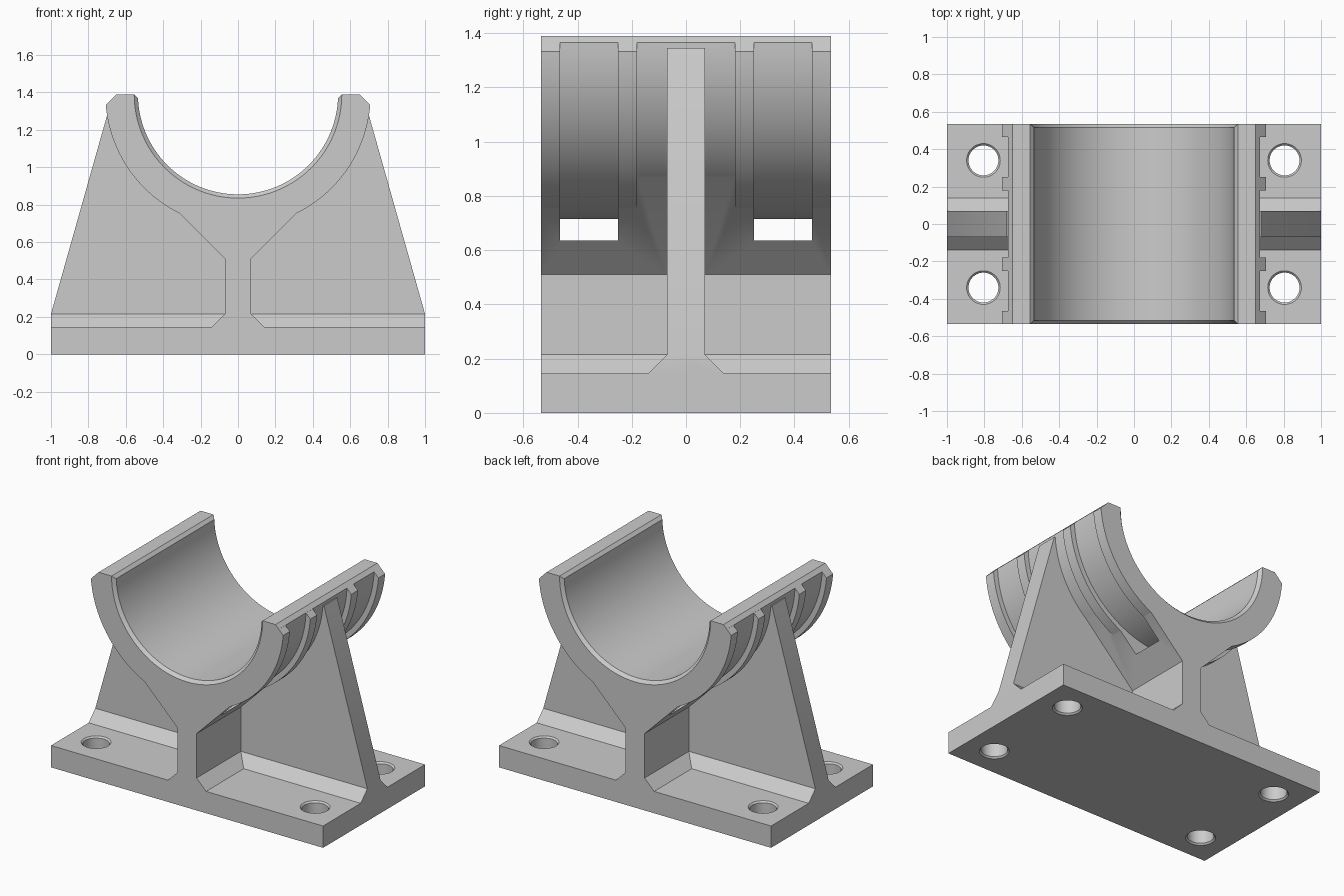
import bpy
import bmesh
from math import sin, cos, pi, asin, radians

if "Cube" in bpy.data.objects:
    bpy.data.objects.remove(bpy.data.objects["Cube"])

grey = bpy.data.materials.new("plain grey")
grey.use_nodes = True
grey.diffuse_color = (0.6, 0.6, 0.6, 1)
grey.node_tree.nodes["Principled BSDF"].inputs["Base Color"].default_value = (0.6, 0.6, 0.6, 1)

DEPTH = 0.535      # half length along y
TOP = 1.39         # bore axis and top face height
BORE = 0.535
FLANGE, CORE = 0.709, 0.675


def loft(name, loops):
    """Closed solid through point loops of equal length."""
    bm = bmesh.new()
    rings = [[bm.verts.new(p) for p in loop] for loop in loops]
    n = len(rings[0])
    for a, b in zip(rings, rings[1:]):
        for i in range(n):
            j = (i + 1) % n
            bm.faces.new((a[i], a[j], b[j], b[i]))
    bm.faces.new(rings[0])
    bm.faces.new(rings[-1])
    bmesh.ops.recalc_face_normals(bm, faces=bm.faces)
    mesh = bpy.data.meshes.new(name)
    bm.to_mesh(mesh)
    bm.free()
    mesh.materials.append(grey)
    obj = bpy.data.objects.new(name, mesh)
    bpy.context.collection.objects.link(obj)
    return obj


def prism_y(name, profile, y0=-DEPTH, y1=DEPTH):
    return loft(name, [[(x, y, z) for x, z in profile] for y in (y0, y1)])


def prism_x(name, profile, x0=-1, x1=1):
    return loft(name, [[(x, y, z) for y, z in profile] for x in (x0, x1)])


def mirrored(half):
    """Complete a right-hand profile, listed bottom to top, with its mirror."""
    return half + [(-x, z) for x, z in reversed(half)]


def circle(r, n):
    return [(r * cos(2 * pi * i / n), r * sin(2 * pi * i / n)) for i in range(n)]


def half_disc(r, n=96):
    """Lower half disc under the top plane, with chamfered upper corners."""
    rim = r - 0.65
    start = -asin(rim / r) * 0.97
    arc = [start + (-pi - 2 * start) * i / n for i in range(n + 1)]
    pts = [(r * cos(a), TOP + r * sin(a)) for a in arc]
    return [(0.65, TOP)] + pts + [(-0.65, TOP)]


def combine(body, tool, operation):
    mod = body.modifiers.new(tool.name, "BOOLEAN")
    mod.operation = operation
    mod.solver = "EXACT"
    mod.object = tool
    bpy.context.view_layer.objects.active = body
    bpy.ops.object.modifier_apply(modifier=mod.name)
    bpy.data.objects.remove(tool)


# Central web that widens into a wedge under the saddle
body = prism_y("saddle_bracket", mirrored(
    [(0.14, 0.1), (0.14, 0.145), (0.07, 0.215), (0.07, 0.51), (0.475, 0.915)]))

# Pockets through the wedge behind the outer grooves
for side in (-1, 1):
    y0, y1 = sorted((side * 0.25, side * 0.465))
    combine(body, prism_y("pocket", mirrored([(0.7, 0.635), (0.7, 1.1)]), y0, y1), "DIFFERENCE")

# Base plate and its sloped root along the rib
combine(body, prism_x("base_plate", mirrored([(DEPTH, 0), (DEPTH, 0.145)])), "UNION")
combine(body, prism_x("rib_root", mirrored([(0.14, 0.1), (0.14, 0.145), (0.07, 0.215)])), "UNION")

# Tapered cross rib
combine(body, prism_y("cross_rib", mirrored([(1, 0.1), (1, 0.215), (0.681, 1.345)]),
                      -0.07, 0.07), "UNION")

# Saddle shell with four raised bands
combine(body, prism_y("saddle_core", half_disc(CORE)), "UNION")
for y0, y1 in ((0.18, 0.25), (0.465, DEPTH)):
    combine(body, prism_y("band", half_disc(FLANGE), y0, y1), "UNION")
    combine(body, prism_y("band", half_disc(FLANGE), -y1, -y0), "UNION")

# Bore with chamfered ends and chamfered upper lips
stations = [(-DEPTH - 0.02, 0.04), (-DEPTH + 0.02, 0), (DEPTH - 0.02, 0), (DEPTH + 0.02, 0.04)]
combine(body, loft("bore", [[(x, y, TOP + z) for x, z in circle(BORE + extra, 128)]
                            for y, extra in stations]), "DIFFERENCE")
combine(body, prism_y("lip_cut", mirrored([(BORE, TOP - 0.02), (BORE + 0.04, TOP + 0.02)]),
                      -0.7, 0.7), "DIFFERENCE")

# Bolt holes with chamfered rims
levels = [(-0.01, 0.1), (0.01, 0.08), (0.135, 0.08), (0.155, 0.1)]
for cx in (-0.805, 0.805):
    for cy in (-0.34, 0.34):
        combine(body, loft("bolt_hole", [[(cx + x, cy + y, z) for x, y in circle(r, 48)]
                                         for z, r in levels]), "DIFFERENCE")

# Smooth curved walls, keep machined edges sharp
bpy.ops.object.select_all(action="DESELECT")
body.select_set(True)
bpy.context.view_layer.objects.active = body
bpy.ops.object.shade_smooth_by_angle(angle=radians(20))
